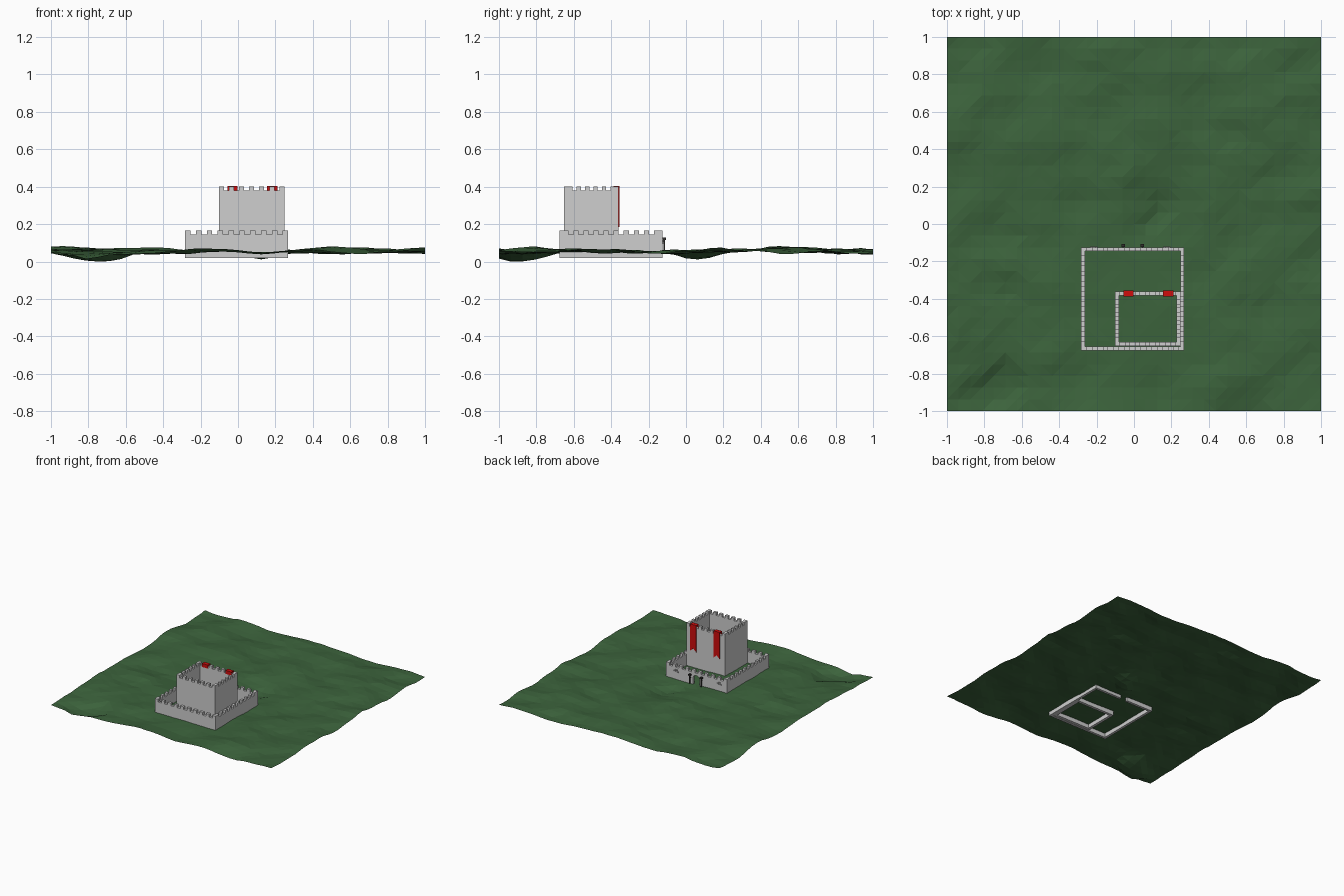
import bpy, bmesh, math
from mathutils import Vector, noise

if "Cube" in bpy.data.objects:
    bpy.data.objects.remove(bpy.data.objects["Cube"])


def material(name, rgb):
    m = bpy.data.materials.new(name)
    m.diffuse_color = (*rgb, 1)
    m.use_nodes = True
    m.node_tree.nodes["Principled BSDF"].inputs["Base Color"].default_value = m.diffuse_color
    return m


GRASS = material("grass green", (0.045, 0.125, 0.045))
STONE = material("pale stone", (0.62, 0.62, 0.62))
RED = material("banner red", (0.62, 0.004, 0.004))
IRON = material("dark iron", (0.03, 0.028, 0.025))
SHADE = material("worn stone", (0.42, 0.42, 0.42))


def finish(name, bm, mat):
    bmesh.ops.recalc_face_normals(bm, faces=bm.faces[:])
    me = bpy.data.meshes.new(name)
    bm.to_mesh(me)
    bm.free()
    ob = bpy.data.objects.new(name, me)
    me.materials.append(mat)
    bpy.context.collection.objects.link(ob)
    return ob


def slab(name, outline, origin, direction, depth, mat):
    """Upright outline of (along, z) points pushed out by a depth vector."""
    bm = bmesh.new()
    o, d = Vector(origin), Vector(direction)
    vs = [bm.verts.new(o + d * u + Vector((0, 0, z))) for u, z in outline]
    face = bm.faces.new(vs)
    ext = bmesh.ops.extrude_face_region(bm, geom=[face])
    bmesh.ops.translate(bm, vec=Vector(depth),
                        verts=[g for g in ext["geom"] if isinstance(g, bmesh.types.BMVert)])
    return finish(name, bm, mat)


def box(name, lo, hi, mat):
    w = hi[0] - lo[0]
    pts = [(0, lo[2]), (w, lo[2]), (w, hi[2]), (0, hi[2])]
    return slab(name, pts, (lo[0], lo[1], 0), (1, 0, 0), (0, hi[1] - lo[1], 0), mat)


def battlement(length, z0, z1, notch, merlons, gate=None):
    """Wall outline with merlons on top and an optional arched gate."""
    pts = [(0, z0)]
    if gate:
        c, r, spring = gate
        pts.append((c - r, z0))
        pts += [(c - r * math.cos(math.pi * i / 8), spring + r * math.sin(math.pi * i / 8))
                for i in range(9)]
        pts.append((c + r, z0))
    pts.append((length, z0))
    n = 2 * merlons - 1
    for i in reversed(range(n)):
        z = z1 if i % 2 == 0 else z1 - notch
        pts += [(length * (i + 1) / n, z), (length * i / n, z)]
    return pts


def walled_square(name, x0, x1, y0, y1, z0, z1, t, notch, nx, ny, gate=None):
    lx, ly = x1 - x0, y1 - y0 - 2 * t
    slab(name + "_front_wall", battlement(lx, z0, z1, notch, nx),
         (x0, y0, 0), (1, 0, 0), (0, t, 0), STONE)
    slab(name + "_back_wall", battlement(lx, z0, z1, notch, nx, gate),
         (x0, y1 - t, 0), (1, 0, 0), (0, t, 0), STONE)
    for side, x in (("left", x0), ("right", x1 - t)):
        slab(f"{name}_{side}_wall", battlement(ly, z0, z1, notch, ny),
             (x, y0 + t, 0), (0, 1, 0), (t, 0, 0), STONE)


# rolling ground sheet, ridges stretched along the diagonal
def ground_height(x, y):
    a, b = (x + y) * 0.707, (y - x) * 0.707
    h = 0.06 + 0.022 * noise.noise(Vector((a * 1.6, b * 3.2, 4.2)))
    h += 0.018 * noise.noise(Vector((x * 3.5, y * 5.5, 9.1)))
    h += 0.008 * noise.noise(Vector((a * 6, b * 11, 2.7)))
    for cx, cy, s, r in ((0.05, 0.0, -0.025, 0.2), (-0.85, -0.9, -0.03, 0.22),
                         (-0.82, 0.5, 0.02, 0.25)):
        h += s * math.exp(-((x - cx) ** 2 + (y - cy) ** 2) / r ** 2)
    # keep the castle site fairly level
    k = math.exp(-(((x + 0.01) / 0.38) ** 4 + ((y + 0.4) / 0.38) ** 4))
    return h * (1 - 0.7 * k) + 0.06 * 0.7 * k


bm = bmesh.new()
bmesh.ops.create_grid(bm, x_segments=32, y_segments=32, size=1)
for v in bm.verts:
    v.co.z = min(0.112, ground_height(v.co.x, v.co.y))
low = min(v.co.z for v in bm.verts)
for v in bm.verts:
    if v.co.z < 0.04:
        v.co.z = 0.005 + (v.co.z - low) * 0.035 / (0.04 - low) if low < 0.04 else v.co.z
bottom = min(v.co.z for v in bm.verts)
for v in bm.verts:
    v.co.z -= bottom
bmesh.ops.triangulate(bm, faces=bm.faces[:])
ground = finish("ground", bm, GRASS)
if ground.data.polygons[0].normal.z < 0:
    ground.data.flip_normals()

# curtain wall with gate in the back, and the tall keep inside it
walled_square("curtain", -0.283, 0.268, -0.675, -0.125, 0.02, 0.166, 0.02, 0.022, 10, 10,
              gate=(0.277, 0.03, 0.095))
walled_square("keep", -0.102, 0.248, -0.652, -0.36, 0.02, 0.402, 0.022, 0.022, 7, 6)

# swallow-tailed banners draped over the back of the keep
for i, x in enumerate((-0.03, 0.183)):
    w = 0.054
    tail = [(0, 0.403), (0, 0.185), (w / 2, 0.21), (w, 0.185), (w, 0.403)]
    slab(f"banner_{i}", tail, (x - w / 2, -0.36, 0), (1, 0, 0), (0, 0.005, 0), RED)
    box(f"banner_fold_{i}", (x - w / 2, -0.387, 0.399), (x + w / 2, -0.355, 0.404), RED)
    box(f"banner_inner_flap_{i}", (x - w / 2, -0.387, 0.375), (x + w / 2, -0.382, 0.404), RED)

# torches either side of the gate
for i, x in enumerate((-0.058, 0.045)):
    box(f"torch_pole_{i}", (x - 0.004, -0.119, 0.05), (x + 0.004, -0.111, 0.118), IRON)
    box(f"torch_bowl_{i}", (x - 0.009, -0.124, 0.116), (x + 0.009, -0.106, 0.128), IRON)
    box(f"torch_bracket_{i}", (x - 0.003, -0.126, 0.095), (x + 0.003, -0.115, 0.101), IRON)

# protruding bricks on the gate wall
for i, x in enumerate((-0.215, 0.175)):
    for j, (dx, dz) in enumerate(((-0.012, 0.0), (0.012, 0.004), (0.0, 0.014))):
        box(f"loose_brick_{i}_{j}", (x + dx - 0.009, -0.126, 0.105 + dz),
            (x + dx + 0.009, -0.119, 0.113 + dz), SHADE)
